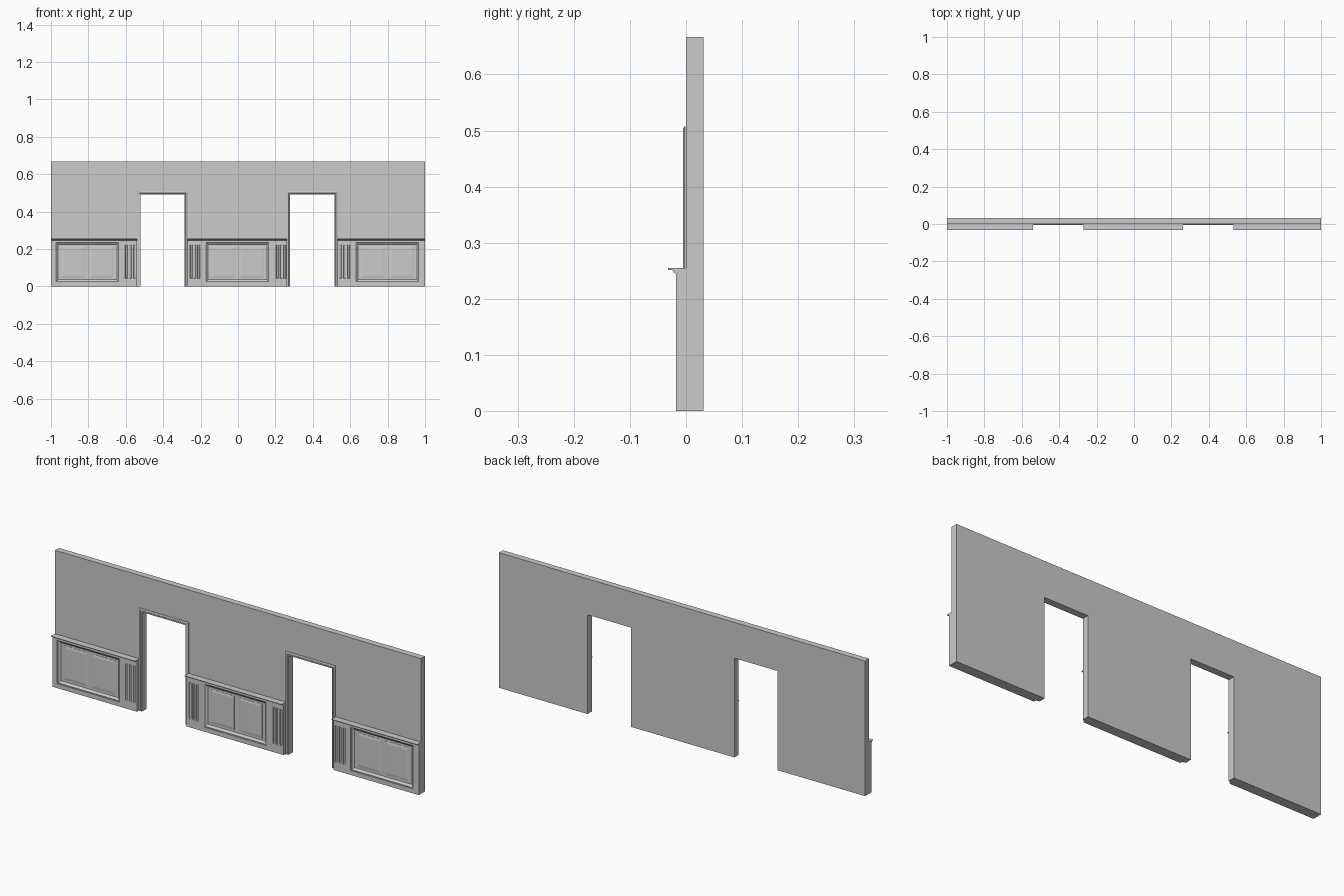
import bpy, bmesh
from mathutils import Vector

old = bpy.data.objects.get("Cube")
if old:
    bpy.data.objects.remove(old, do_unlink=True)

grey = bpy.data.materials.new("plain_grey")
grey.use_nodes = True
grey.diffuse_color = (0.6, 0.6, 0.6, 1)
grey.node_tree.nodes["Principled BSDF"].inputs["Base Color"].default_value = (0.6, 0.6, 0.6, 1)

HEIGHT, BACK, BOARD = 0.667, 0.031, -0.018
DOOR_TOP = 0.49
DOORS = [(-0.522, -0.286), (0.278, 0.516)]
TRIM = 0.017


def finish(name, bm):
    bmesh.ops.recalc_face_normals(bm, faces=bm.faces)
    mesh = bpy.data.meshes.new(name)
    bm.to_mesh(mesh)
    bm.free()
    mesh.materials.append(grey)
    obj = bpy.data.objects.new(name, mesh)
    bpy.context.collection.objects.link(obj)
    return obj


def loft(bm, rings, closed=True, caps=True):
    """Skin a list of point rings; cap the first and last ring."""
    rows = [[bm.verts.new(p) for p in ring] for ring in rings]
    for a, b in zip(rows, rows[1:]):
        n = len(a)
        for i in range(n if closed else n - 1):
            j = (i + 1) % n
            bm.faces.new((a[i], a[j], b[j], b[i]))
    if caps:
        bm.faces.new(rows[0])
        bm.faces.new(rows[-1])


def rect(x0, x1, z0, z1, inset, y):
    return [(x0 + inset, y, z0 + inset), (x1 - inset, y, z0 + inset),
            (x1 - inset, y, z1 - inset), (x0 + inset, y, z1 - inset)]


def stepped_block(bm, x0, x1, z0, z1, steps):
    loft(bm, [rect(x0, x1, z0, z1, inset, y) for inset, y in steps])


# Wall slab with two door notches
outline = [(-1, 0)]
for a, b in DOORS:
    outline += [(a, 0), (a, DOOR_TOP), (b, DOOR_TOP), (b, 0)]
outline += [(1, 0), (1, HEIGHT), (-1, HEIGHT)]
bm = bmesh.new()
loft(bm, [[(x, y, z) for x, z in outline] for y in (0, BACK)])
finish("wall", bm)

# Stepped door casings
casing = [(0, 0), (0, -0.003), (0.006, -0.003), (0.008, -0.005),
          (0.014, -0.005), (TRIM, -0.003), (TRIM, 0)]
for side, (a, b) in zip(("right", "left"), DOORS):
    bm = bmesh.new()
    path = []
    for sx, top in ((-1, 0), (-1, 1), (1, 1), (1, 0)):
        edge = a if sx < 0 else b
        path.append([(edge + sx * o, y, (DOOR_TOP + o) * top) for o, y in casing])
    loft(bm, path)
    finish(side + "_door_casing", bm)

# Wainscot sections: start, end, panel start, flute centres
SECTIONS = [
    ("right", -1, DOORS[0][0] - TRIM, -0.976, (-0.597, -0.575, -0.553)),
    ("middle", DOORS[0][1] + TRIM, DOORS[1][0] - TRIM, -0.174,
     (-0.25, -0.23, -0.21, 0.21, 0.23, 0.25)),
    ("left", DOORS[1][1] + TRIM, 1, 0.628, (0.548, 0.57, 0.592)),
]
PANEL_W, PANEL_Z0, PANEL_Z1 = 0.342, 0.022, 0.238
FLOOR = -0.007
LEDGE = [(0, 0.255), (-0.032, 0.255), (-0.032, 0.252), (-0.024, 0.251),
         (-0.022, 0.247), (BOARD, 0.245), (0, 0.245)]

for side, x0, x1, px, flutes in SECTIONS:
    # Board
    bm = bmesh.new()
    stepped_block(bm, x0, x1, 0, 0.247, [(0, BOARD), (0, 0)])
    board = finish(side + "_wainscot", bm)

    # Cutter for the moulded recess and flutes
    bm = bmesh.new()
    stepped_block(bm, px, px + PANEL_W, PANEL_Z0, PANEL_Z1,
                  [(0, BOARD - 0.01), (0, BOARD + 0.003), (0.004, BOARD + 0.003),
                   (0.014, FLOOR)])
    for c in flutes:
        stepped_block(bm, c - 0.006, c + 0.006, 0.042, 0.222,
                      [(0, BOARD - 0.01), (0, BOARD), (0.002, BOARD + 0.004),
                       (0.004, BOARD + 0.005)])
    cutter = finish(side + "_cutter", bm)
    cutter.hide_render = True
    cut = board.modifiers.new("recesses", 'BOOLEAN')
    cut.operation = 'DIFFERENCE'
    cut.solver = 'EXACT'
    cut.object = cutter
    bpy.context.view_layer.objects.active = board
    bpy.ops.object.modifier_apply(modifier=cut.name)
    bpy.data.objects.remove(cutter, do_unlink=True)

    # Pair of raised fields inside the recess
    bm = bmesh.new()
    mid = px + PANEL_W / 2
    for a, b in ((px + 0.03, mid - 0.012), (mid + 0.012, px + PANEL_W - 0.03)):
        stepped_block(bm, a, b, PANEL_Z0 + 0.024, PANEL_Z1 - 0.024,
                      [(0, FLOOR + 0.002), (0, FLOOR - 0.001), (0.012, FLOOR - 0.003)])
    finish(side + "_raised_fields", bm)

    # Chair rail
    bm = bmesh.new()
    loft(bm, [[(x, y, z) for y, z in LEDGE] for x in (x0, x1)])
    finish(side + "_chair_rail", bm)
